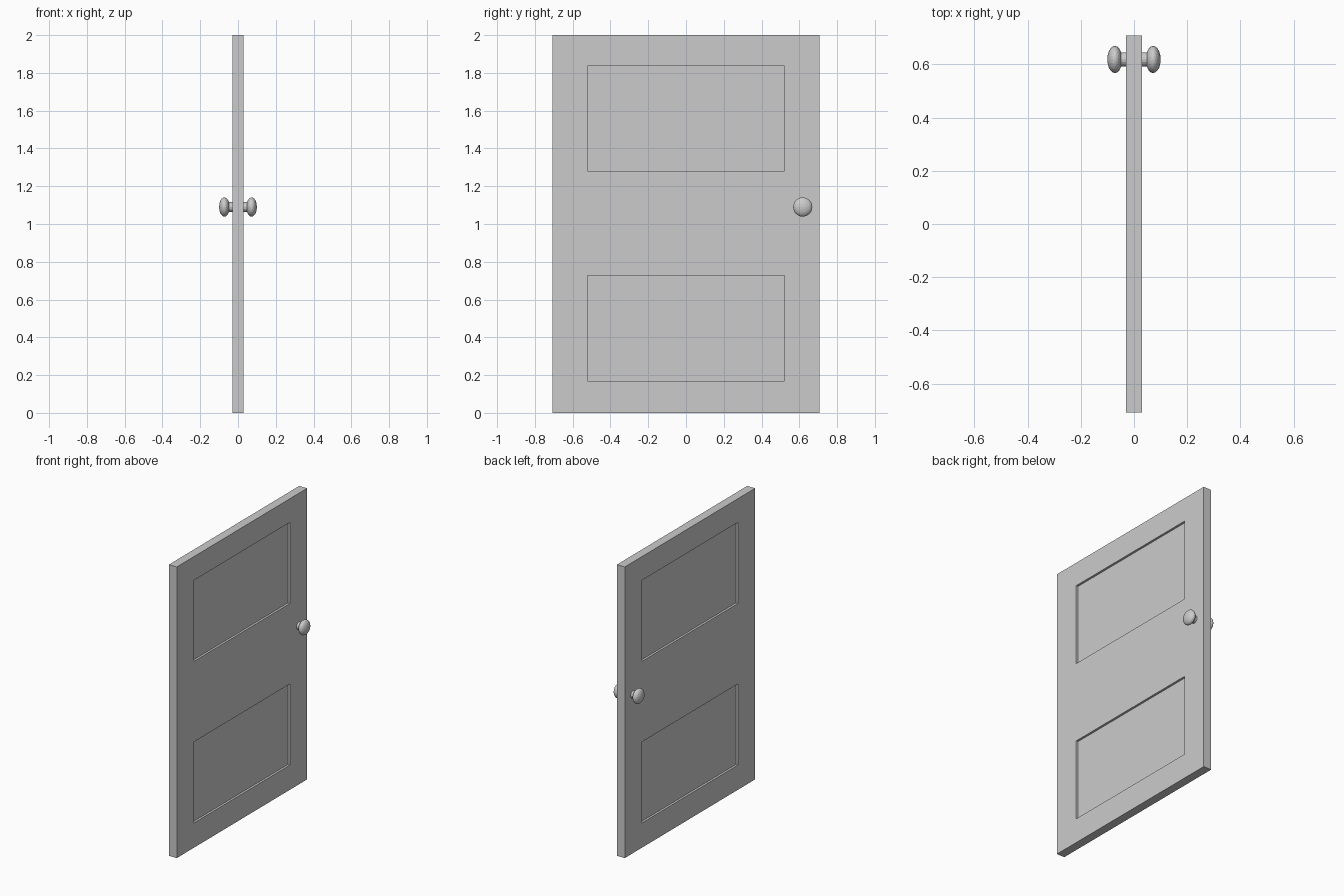
import bpy, bmesh
from math import pi
from mathutils import Matrix, Vector

if "Cube" in bpy.data.objects:
    bpy.data.objects.remove(bpy.data.objects["Cube"])

THICK, WIDTH, HEIGHT = 0.06, 1.415, 2.0
PANEL_Y = 0.522
PANEL_Z = [(0.17, 0.727), (1.28, 1.837)]
RECESS = 0.015
KNOB_Y, KNOB_Z = 0.618, 1.09


def finish(bm, name):
    bmesh.ops.recalc_face_normals(bm, faces=bm.faces)
    mesh = bpy.data.meshes.new(name)
    bm.to_mesh(mesh)
    bm.free()
    obj = bpy.data.objects.new(name, mesh)
    bpy.context.collection.objects.link(obj)
    return obj


# Door slab: a box cut along the panel borders
bm = bmesh.new()
bmesh.ops.create_cube(bm, size=1, matrix=Matrix.Translation((0, 0, HEIGHT / 2))
                      @ Matrix.Diagonal((THICK, WIDTH, HEIGHT, 1)))
cuts = [((0, y, 0), (0, 1, 0)) for y in (-PANEL_Y, PANEL_Y)]
cuts += [((0, 0, z), (0, 0, 1)) for pair in PANEL_Z for z in pair]
for co, no in cuts:
    bmesh.ops.bisect_plane(bm, geom=bm.verts[:] + bm.edges[:] + bm.faces[:],
                           plane_co=co, plane_no=no)

# Recessed panels on both faces
bm.normal_update()
panels = []
for f in bm.faces:
    c = f.calc_center_median()
    if abs(f.normal.x) > 0.9 and abs(c.y) < PANEL_Y and any(a < c.z < b for a, b in PANEL_Z):
        panels.append(f)
for f in bmesh.ops.extrude_discrete_faces(bm, faces=panels)["faces"]:
    step = Vector((-RECESS if f.calc_center_median().x > 0 else RECESS, 0, 0))
    bmesh.ops.translate(bm, verts=f.verts, vec=step)
finish(bm, "door_slab")

# Stem running through the slab
bm = bmesh.new()
bmesh.ops.create_cone(bm, cap_ends=True, segments=16, radius1=0.026, radius2=0.026, depth=0.13,
                      matrix=Matrix.Translation((0, KNOB_Y, KNOB_Z)) @ Matrix.Rotation(pi / 2, 4, 'Y'))
finish(bm, "knob_stem")

# Flattened faceted knobs, one per face
for side, name in ((1, "right_knob"), (-1, "left_knob")):
    bm = bmesh.new()
    bmesh.ops.create_icosphere(bm, subdivisions=3, radius=1,
                               matrix=Matrix.Translation((side * 0.072, KNOB_Y, KNOB_Z))
                               @ Matrix.Diagonal((side * 0.028, 0.051, 0.051, 1)))
    finish(bm, name)
